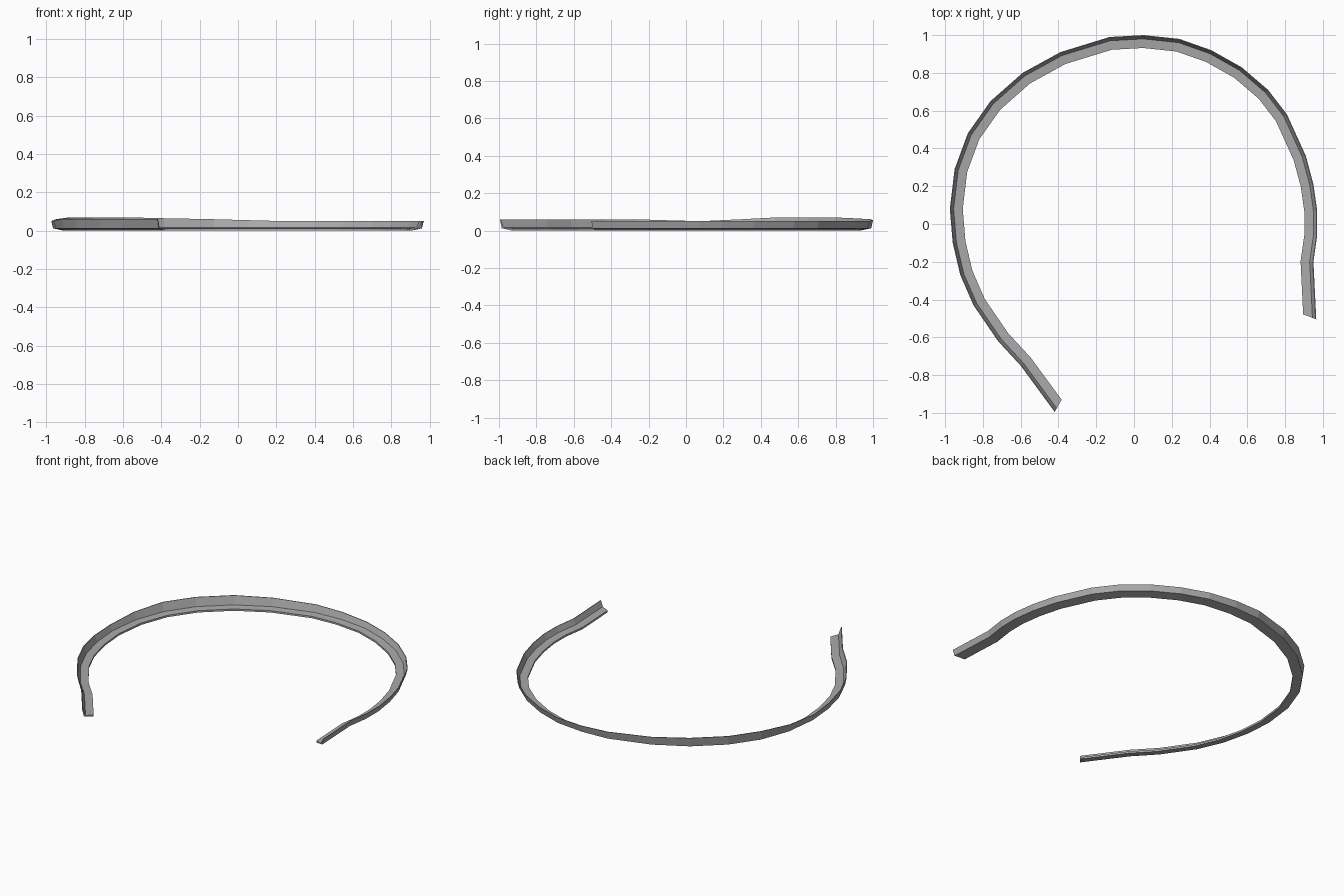
import bpy
import bmesh
from mathutils import Vector

default_cube = bpy.data.objects.get("Cube")
if default_cube:
    bpy.data.objects.remove(default_cube, do_unlink=True)

# Outer rim of the band from the left end round the back: x, y, rim height
RIM_PATH = [
    (.965, -.505, .05), (.95, -.2, .05), (.97, -.06, .05), (.97, .07, .05),
    (.95, .21, .05), (.91, .36, .05), (.81, .58, .05), (.71, .71, .05),
    (.57, .83, .05), (.41, .92, .05), (.24, .98, .05), (.05, 1, .055),
    (-.13, .99, .06), (-.39, .91, .065), (-.59, .8, .07), (-.76, .65, .07),
    (-.88, .48, .07), (-.95, .29, .06), (-.975, .08, .05), (-.96, -.1, .055),
    (-.92, -.27, .06), (-.85, -.43, .06), (-.72, -.62, .06),
    (-.6, -.75, .06), (-.42, -.995, .06),
]
FLANGE_WIDTH = .068
END_SKEW = .45


def flat_material(name, color):
    """Plain single-colour material."""
    material = bpy.data.materials.new(name)
    material.use_nodes = True
    material.diffuse_color = color
    shader = material.node_tree.nodes["Principled BSDF"]
    shader.inputs["Base Color"].default_value = color
    return material


def inward_directions(points):
    """Mitred inward direction at each path point, skewed at the two ends."""
    tangents = [(b - a).normalized() for a, b in zip(points, points[1:])]
    normals = [Vector((-t.y, t.x)) for t in tangents]
    directions = [normals[0] + tangents[0] * END_SKEW]
    for before, after in zip(normals, normals[1:]):
        directions.append((before + after) / (1 + before.dot(after)))
    directions.append(normals[-1] - tangents[-1] * END_SKEW)
    return directions


def angle_section(rim):
    """Thin angle section as (inset, height): leaning wall and inner flange."""
    return [
        (0, rim),
        (.01, .012),
        (FLANGE_WIDTH, 0),
        (FLANGE_WIDTH, .012),
        (.02, .016),
        (.004, rim),
    ]


def sweep_band(name, path, material):
    """Sweep the angle section along the path and cap both ends."""
    points = [Vector((x, y)) for x, y, rim in path]
    bm = bmesh.new()
    rings = []
    for point, inward, (x, y, rim) in zip(points, inward_directions(points), path):
        ring = []
        for inset, height in angle_section(rim):
            position = point + inward * inset
            ring.append(bm.verts.new((position.x, position.y, height)))
        rings.append(ring)
    for first, second in zip(rings, rings[1:]):
        for i in range(len(first)):
            j = (i + 1) % len(first)
            bm.faces.new((first[i], first[j], second[j], second[i]))
    bm.faces.new(rings[0])
    bm.faces.new(reversed(rings[-1]))
    bmesh.ops.recalc_face_normals(bm, faces=bm.faces)
    mesh = bpy.data.meshes.new(name)
    bm.to_mesh(mesh)
    bm.free()
    mesh.materials.append(material)
    band = bpy.data.objects.new(name, mesh)
    bpy.context.collection.objects.link(band)
    return band


# Open curved band
grey = flat_material("neutral grey", (.4, .4, .4, 1))
sweep_band("curved_band", RIM_PATH, grey)
